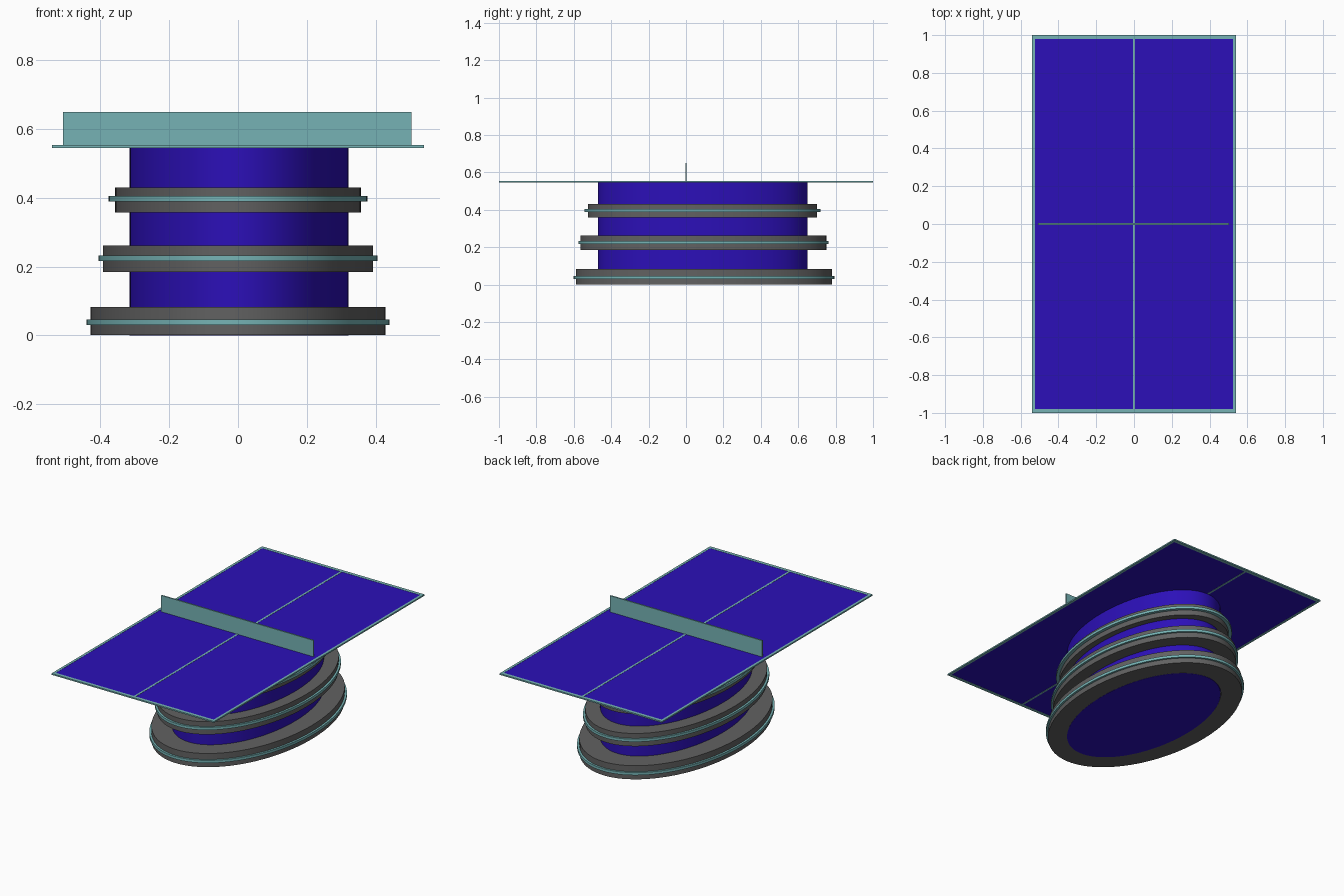
import bpy, bmesh, math

if "Cube" in bpy.data.objects:
    bpy.data.objects.remove(bpy.data.objects["Cube"])

def material(name, rgb):
    m = bpy.data.materials.new(name)
    m.diffuse_color = (*rgb, 1)
    m.use_nodes = True
    m.node_tree.nodes["Principled BSDF"].inputs["Base Color"].default_value = m.diffuse_color
    return m

BLUE = material("deep_blue", (0.025, 0.005, 0.48))
TEAL = material("pale_teal", (0.18, 0.45, 0.46))
DARK = material("dark_grey", (0.12, 0.12, 0.12))
SEG = 96
CY = 0.09  # the pedestal sits a little behind the table centre

def finish(name, bm, mat, smooth=False):
    bmesh.ops.recalc_face_normals(bm, faces=bm.faces[:])
    me = bpy.data.meshes.new(name)
    bm.to_mesh(me)
    bm.free()
    me.materials.append(mat)
    ob = bpy.data.objects.new(name, me)
    bpy.context.collection.objects.link(ob)
    if smooth:
        bpy.ops.object.select_all(action='DESELECT')
        ob.select_set(True)
        bpy.context.view_layer.objects.active = ob
        bpy.ops.object.shade_smooth_by_angle(angle=math.radians(30))
    return ob

def ellipse(bm, rx, ry, cx, cy, z):
    return [bm.verts.new((cx + rx * math.cos(math.tau * i / SEG),
                          cy + ry * math.sin(math.tau * i / SEG), z)) for i in range(SEG)]

def bridge(bm, a, b):
    for i in range(len(a)):
        j = (i + 1) % len(a)
        bm.faces.new((a[i], a[j], b[j], b[i]))

def ring(name, outer, inner, z0, z1, mat, cy):
    """Flat-topped elliptical band; outer and inner are (rx, ry)."""
    bm = bmesh.new()
    loops = [ellipse(bm, *r, 0, cy, z) for r, z in
             ((inner, z0), (outer, z0), (outer, z1), (inner, z1))]
    for k in range(4):
        bridge(bm, loops[k], loops[(k + 1) % 4])
    finish(name, bm, mat, True)

def box(name, x, y, z, mat):
    bm = bmesh.new()
    bmesh.ops.create_cube(bm, size=1)
    for v in bm.verts:
        v.co = [lo + (c + 0.5) * (hi - lo) for c, (lo, hi) in zip(v.co, (x, y, z))]
    finish(name, bm, mat)

# Elliptical pedestal core
bm = bmesh.new()
low = ellipse(bm, 0.318, 0.56, 0.003, CY, 0)
top = ellipse(bm, 0.318, 0.56, 0.003, CY, 0.547)
bridge(bm, low, top)
bm.faces.new(low)
bm.faces.new(top)
finish("pedestal_core", bm, BLUE, True)

# Stepped grey bands, each with a thin teal trim: radii, z range, trim growth, trim z, centre y
bands = [
    ("lower", 0.428, 0.685, 0.001, 0.083, 0.012, 0.039, 0.096),
    ("middle", 0.393, 0.657, 0.185, 0.262, 0.012, 0.225, 0.093),
    ("upper", 0.357, 0.612, 0.358, 0.430, 0.019, 0.397, 0.088),
]
for n, rx, ry, z0, z1, g, tz, cy in bands:
    ring(n + "_band", (rx, ry), (0.314, 0.555), z0, z1, DARK, cy)
    ring(n + "_trim", (rx + g, ry + g), (rx - 0.004, ry - 0.004),
         tz - 0.008, tz + 0.008, TEAL, cy)

# Table top: blue panel inside a mitred teal frame
box("table_panel", (-0.527, 0.527), (-0.982, 0.982), (0.546, 0.552), BLUE)
bm = bmesh.new()
def rect(hx, hy, z):
    return [bm.verts.new((sx * hx, sy * hy, z)) for sx, sy in ((-1, -1), (1, -1), (1, 1), (-1, 1))]
loops = [rect(0.525, 0.98, 0.545), rect(0.54, 1.0, 0.545),
         rect(0.54, 1.0, 0.553), rect(0.525, 0.98, 0.553)]
for k in range(4):
    bridge(bm, loops[k], loops[(k + 1) % 4])
finish("table_border", bm, TEAL)

# Centre line seen on both faces, and the net
box("centre_line", (-0.006, 0.006), (-0.982, 0.982), (0.545, 0.553), TEAL)
box("net", (-0.508, 0.504), (-0.004, 0.004), (0.55, 0.65), TEAL)
